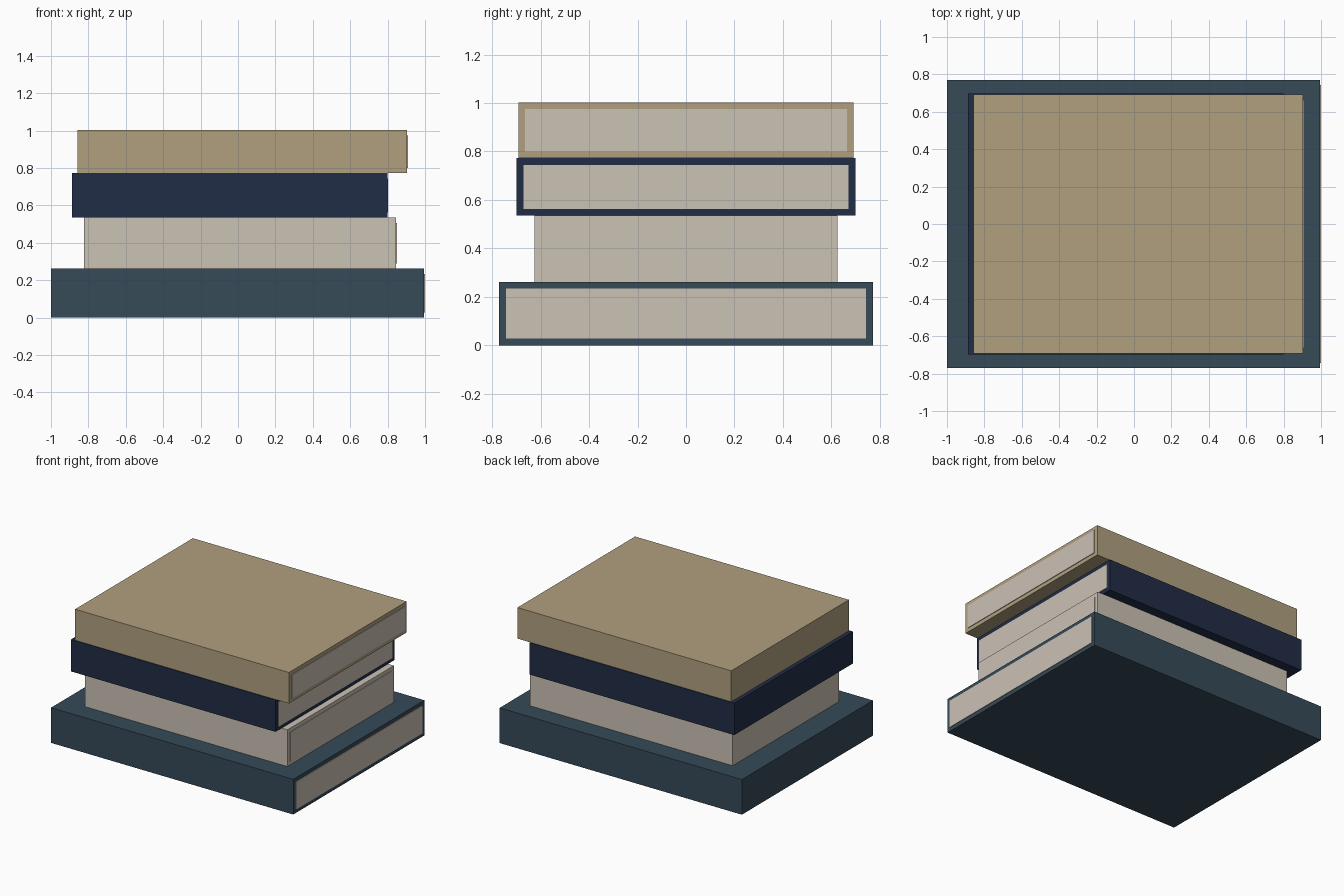
import bpy

if "Cube" in bpy.data.objects:
    bpy.data.objects.remove(bpy.data.objects["Cube"])


def material(name, rgb):
    m = bpy.data.materials.new(name)
    m.diffuse_color = (*rgb, 1.0)
    m.use_nodes = True
    m.node_tree.nodes["Principled BSDF"].inputs["Base Color"].default_value = m.diffuse_color
    return m


TEAL = material("slate_teal", (0.037, 0.069, 0.098))
CREAM = material("cream_paper", (0.597, 0.539, 0.462))
NAVY = material("navy", (0.015, 0.026, 0.063))
TAN = material("tan", (0.434, 0.352, 0.212))


def box(name, lo, hi, mat):
    """Box between two opposite corners."""
    bpy.ops.mesh.primitive_cube_add(size=1)
    ob = bpy.context.object
    ob.name = name
    ob.location = [(a + b) / 2 for a, b in zip(lo, hi)]
    ob.scale = [b - a for a, b in zip(lo, hi)]
    bpy.ops.object.transform_apply(location=True, rotation=True, scale=True)
    ob.data.materials.append(mat)
    return ob


MARGIN = 0.028   # cover board thickness around the pages
PROUD = 0.005    # pages stand slightly out of the cover

# name, left x, right x, half depth, bottom z, top z, cover colour
BOOKS = [
    ("bottom_book", -1.0, 0.995, 0.771, 0.0, 0.262, TEAL),
    ("cream_book", -0.823, 0.845, 0.626, 0.262, 0.535, CREAM),
    ("navy_book", -0.887, 0.798, 0.699, 0.535, 0.772, NAVY),
    ("top_book", -0.857, 0.904, 0.692, 0.772, 1.003, TAN),
]

for name, x0, x1, d, z0, z1, mat in BOOKS:
    # Closed cover block
    box(name + "_cover", (x0, -d, z0), (x1, d, z1), mat)
    # Page edges on the open side
    box(name + "_pages", (x1 - 0.003, -d + MARGIN, z0 + MARGIN),
        (x1 + PROUD, d - MARGIN, z1 - MARGIN), CREAM)
